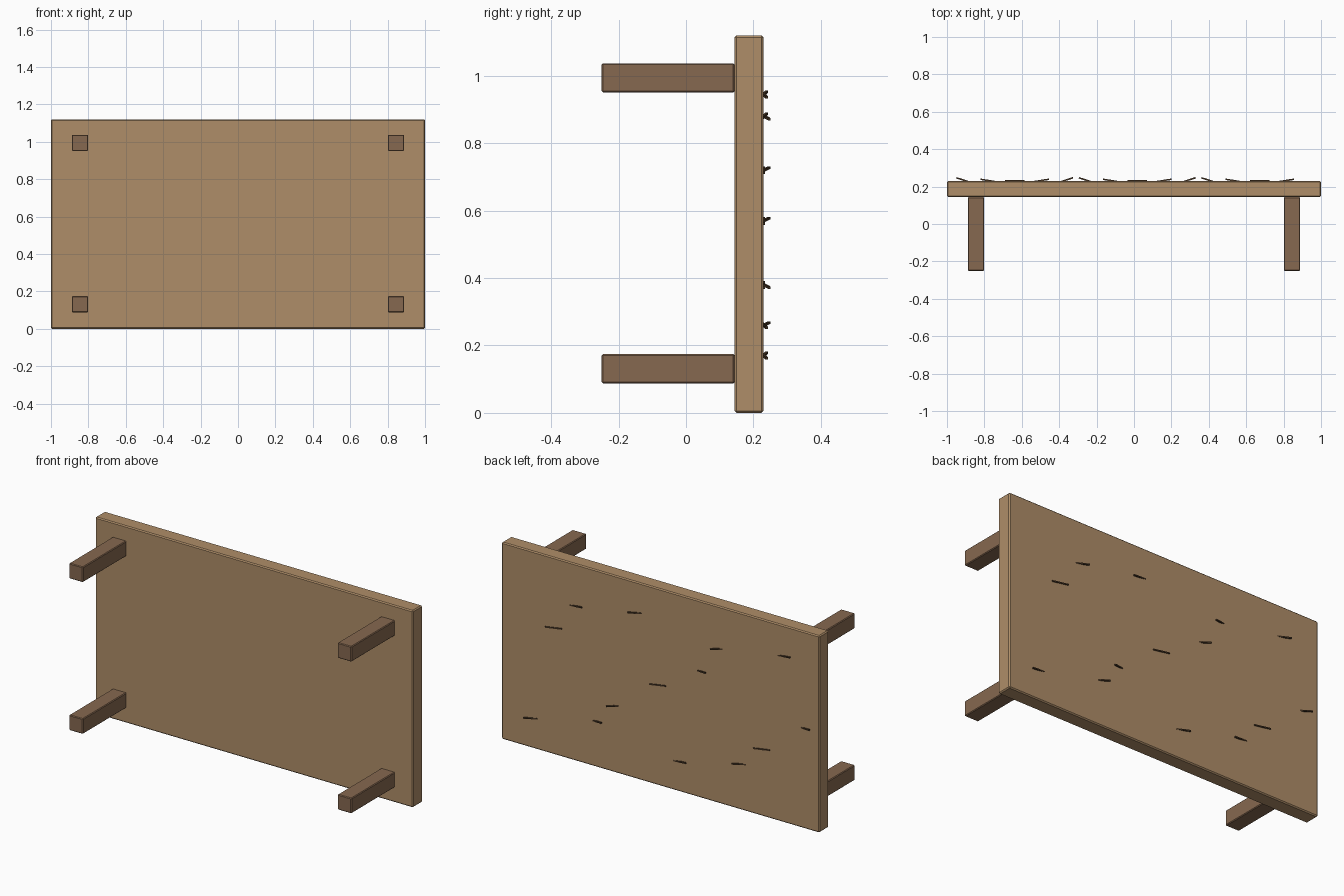
import bpy
from math import radians

if "Cube" in bpy.data.objects:
    bpy.data.objects.remove(bpy.data.objects["Cube"])


def material(name, color):
    m = bpy.data.materials.new(name)
    m.diffuse_color = (*color, 1)
    m.use_nodes = True
    m.node_tree.nodes["Principled BSDF"].inputs["Base Color"].default_value = m.diffuse_color
    return m


def box(name, center, size, mat, rotation=(0, 0, 0), bevel=0.0):
    bpy.ops.mesh.primitive_cube_add(size=1, location=center, rotation=rotation)
    obj = bpy.context.object
    obj.name = name
    obj.scale = size
    bpy.ops.object.transform_apply(location=False, rotation=False, scale=True)
    obj.data.materials.append(mat)
    if bevel:
        mod = obj.modifiers.new("edge_bevel", 'BEVEL')
        mod.width = bevel
        mod.segments = 1
    return obj


light_wood = material("light_wood", (0.43, 0.27, 0.14))
dark_wood = material("dark_wood", (0.24, 0.14, 0.08))
grain_color = material("grain", (0.07, 0.04, 0.02))

# Table top, standing on its long edge
box("table_top", (0, 0.187, 0.56), (2.0, 0.086, 1.12), light_wood, bevel=0.006)

# Four square legs pointing forward
for side, x in (("left", -0.845), ("right", 0.845)):
    for level, z in (("lower", 0.131), ("upper", 0.994)):
        box(f"{level}_{side}_leg", (x, -0.053, z), (0.087, 0.394, 0.087),
            dark_wood, bevel=0.004)

# Wood grain slivers, half sunk in the table top face
heights = (0.57, 0.945, 0.38, 0.26, 0.88, 0.72, 0.17)
for i in range(14):
    yaw = radians(9 * (i % 5 - 2))
    box(f"grain_mark_{i + 1}", (-0.90 + 0.131 * i, 0.231, heights[i % 7]),
        (0.106, 0.008, 0.007), grain_color, rotation=(0, radians(9), yaw))
